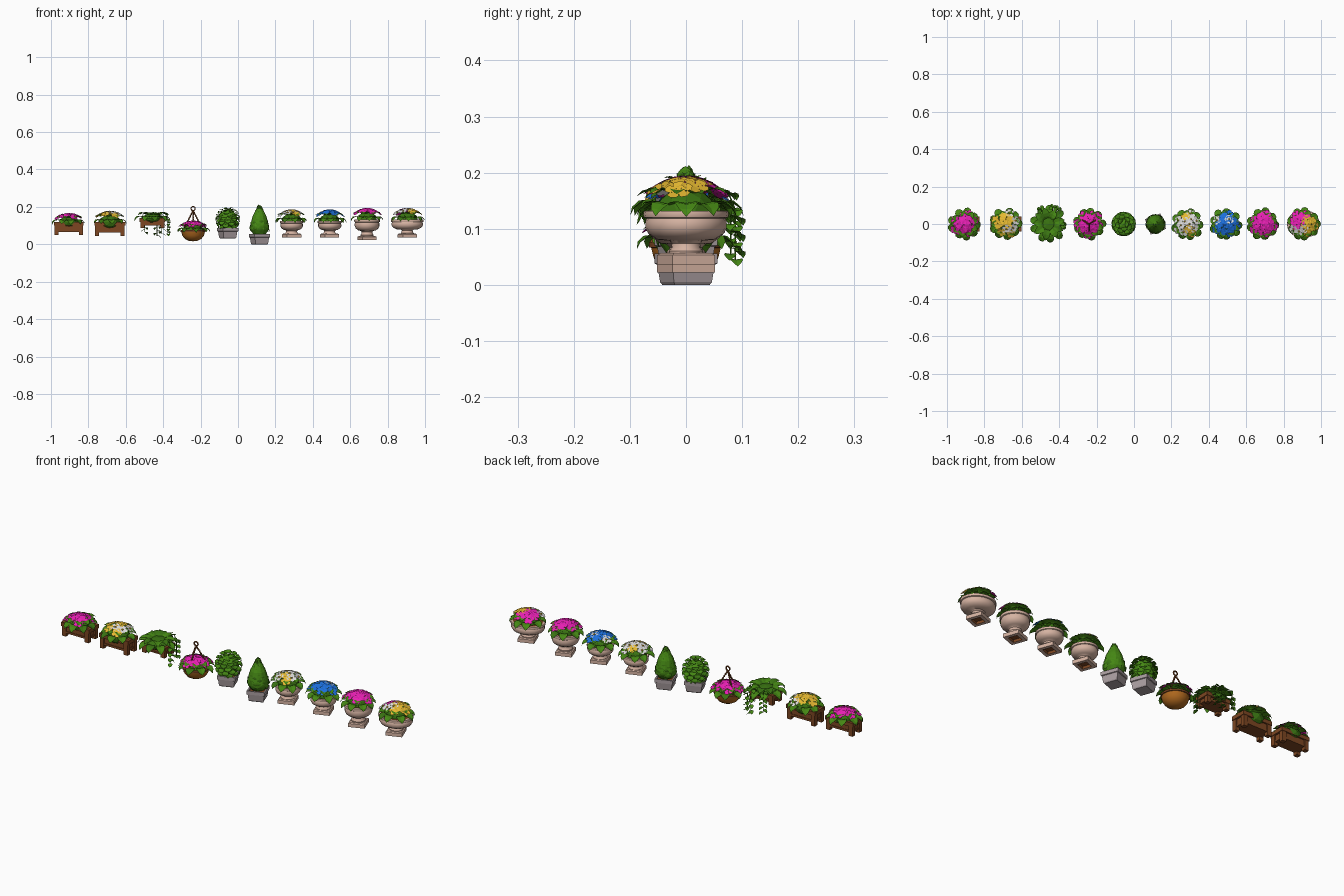
import bpy, bmesh, math, random
from math import sin, cos, pi, radians, sqrt
from mathutils import Vector, Matrix

random.seed(4)
if "Cube" in bpy.data.objects:
    bpy.data.objects.remove(bpy.data.objects["Cube"])
for o in bpy.context.selected_objects:
    o.select_set(False)

COLOURS = {
    "leaf_green": (.06, .245, .007), "dark_green": (.042, .175, .006),
    "magenta": (.85, .015, .48), "yellow": (.78, .48, .03),
    "white": (.74, .73, .72), "blue": (.012, .16, .72),
    "stone": (.67, .45, .36), "grey_clay": (.4, .34, .35),
    "wood": (.205, .062, .016), "coir": (.45, .145, .014)}
NAMES = list(COLOURS)
for name, c in COLOURS.items():
    m = bpy.data.materials.new(name)
    m.use_nodes = True
    m.diffuse_color = (*c, 1)
    m.node_tree.nodes["Principled BSDF"].inputs["Base Color"].default_value = (*c, 1)


def finish(name, bm, smooth=False):
    used = sorted({f.material_index for f in bm.faces})
    for f in bm.faces:
        f.material_index = used.index(f.material_index)
    me = bpy.data.meshes.new(name)
    bm.to_mesh(me)
    bm.free()
    for i in used:
        me.materials.append(bpy.data.materials[NAMES[i]])
    ob = bpy.data.objects.new(name, me)
    bpy.context.collection.objects.link(ob)
    if smooth:
        bpy.context.view_layer.objects.active = ob
        ob.select_set(True)
        bpy.ops.object.shade_smooth_by_angle(angle=radians(40))
        ob.select_set(False)


def face(bm, verts, mat):
    bm.faces.new(verts).material_index = NAMES.index(mat)


def lathe(name, cx, prof, mats, sides=20, ys=1, phase=0, smooth=True):
    """Turn (radius, z) points; mats is one colour or one per band."""
    bm = bmesh.new()
    rings = []
    for r, z in prof:
        n = sides if r else 1
        rings.append([bm.verts.new((cx + r * cos(phase + 2 * pi * k / sides),
                                    ys * r * sin(phase + 2 * pi * k / sides), z)) for k in range(n)])
    for j, (a, b) in enumerate(zip(rings, rings[1:])):
        mat = mats if isinstance(mats, str) else mats[j]
        for k in range(sides):
            q = [a[k % len(a)], a[(k + 1) % len(a)], b[(k + 1) % len(b)], b[k % len(b)]]
            face(bm, list(dict.fromkeys(q)), mat)
    bmesh.ops.recalc_face_normals(bm, faces=bm.faces)
    finish(name, bm, smooth)


def square(name, cx, prof, mats):
    """Four-sided turned part, given half widths, set at a slight twist."""
    lathe(name, cx, [(r * sqrt(2), z) for r, z in prof], mats, 4, 1, pi / 4 + .35, False)


def block(bm, centre, size, mat):
    M = Matrix.Translation(centre) @ Matrix.Diagonal((*size, 1))
    for v in bmesh.ops.create_cube(bm, size=1, matrix=M)["verts"]:
        for f in v.link_faces:
            f.material_index = NAMES.index(mat)


def ball(bm, centre, size, mat):
    M = Matrix.Translation(centre) @ Matrix.Diagonal((*size, 1))
    for v in bmesh.ops.create_icosphere(bm, subdivisions=2, radius=1, matrix=M)["verts"]:
        for f in v.link_faces:
            f.material_index = NAMES.index(mat)


def tube(name, pts, r, mat, cyclic=False):
    cu = bpy.data.curves.new(name, "CURVE")
    cu.dimensions = "3D"
    cu.bevel_depth, cu.bevel_resolution = r, 1
    sp = cu.splines.new("POLY")
    sp.points.add(len(pts) - 1)
    for p, q in zip(sp.points, pts):
        p.co = (*q, 1)
    sp.use_cyclic_u = cyclic
    cu.materials.append(bpy.data.materials[mat])
    bpy.context.collection.objects.link(bpy.data.objects.new(name, cu))


def leaf(bm, p, yaw, length, width, up, droop):
    """Folded pointed blade that bends from pitch up by droop (degrees)."""
    p = Vector(p)
    d, side, pitch, prev = Vector((cos(yaw), sin(yaw), 0)), Vector((-sin(yaw), cos(yaw), 0)), radians(up), None
    mat = random.choice(("leaf_green", "leaf_green", "leaf_green", "dark_green"))
    for w in (.3, .9, 1, .65, 0):
        nrm = Vector((0, 0, 1)) * cos(pitch) - d * sin(pitch)
        s, lift = side * w * width / 2, nrm * w * width * .1
        row = [bm.verts.new(q) for q in ((p + s + lift, p, p - s + lift) if w else (p,))]
        if prev:
            for k in range(2):
                q = [prev[k + 1], prev[k]] + ([row[k], row[k + 1]] if w else row)
                face(bm, q, mat)
        prev = row
        p = p + (d * cos(pitch) + Vector((0, 0, 1)) * sin(pitch)) * length / 4
        pitch -= radians(droop) / 4


def flower(bm, p, normal, r, mat):
    M = Matrix.Translation(p) @ normal.to_track_quat("Z", "Y").to_matrix().to_4x4()
    turn = random.random() * pi
    heart = bm.verts.new(M @ Vector((0, 0, -.05 * r)))
    for k in range(5):
        rim = []
        for rad, off, z in ((.72, -.62, .05), (1, -.42, .08), (1.08, 0, .05), (1, .42, .08), (.72, .62, .05)):
            a = turn + k * 2 * pi / 5 + off
            rim.append(bm.verts.new(M @ Vector((rad * r * cos(a), rad * r * sin(a), z * r))))
        face(bm, [heart] + rim, mat)
    if mat == "white":
        ball(bm, M @ Vector((0, 0, .03 * r)), (r * .2,) * 3, "yellow")


def planting(label, cx, rx, ry, z, h, colours, count, size=.024, leaves=9, length=.056, width=.042):
    """Green mound with two leaf rings and a dome of flowers."""
    bm = bmesh.new()
    ball(bm, (cx, 0, z), (rx * .72, ry * .72, h * .75), "dark_green")
    for ring, (rad, lift, up, droop) in enumerate(((.58, .15, 20, 110), (.32, .5, 32, 80))):
        for k in range(leaves):
            a = 2 * pi * (k + ring / 2) / leaves + random.uniform(-.12, .12)
            leaf(bm, (cx + rx * rad * cos(a), ry * rad * sin(a), z + h * lift), a,
                 length * random.uniform(.9, 1.1), width, up, droop)
    finish(label + "_leaves", bm)
    if not count:
        return
    bm = bmesh.new()
    for i in range(count):
        t, a = (i + .3) / count, i * 2.4
        rad = .86 * sqrt(t)
        p = Vector((cx + rx * rad * cos(a), ry * rad * sin(a), z + h * (1.02 - .42 * t)))
        flower(bm, p, Vector((cos(a) * rad, sin(a) * rad, 1.1)), size, colours[i % len(colours)])
    finish(label + "_flowers", bm)


def wooden_box(label, cx, z, top, length, depth=.082):
    bm = bmesh.new()
    h = top - z
    block(bm, (cx, 0, z + h * .6), (length - .02, depth - .016, h * .7), "wood")
    block(bm, (cx, 0, z + h * .3), (length - .014, depth - .01, h * .14), "wood")
    for s in (-1, 1):
        block(bm, (cx, s * (depth / 2 - .007), top - .01), (length, .014, .02), "wood")
        block(bm, (cx + s * (length / 2 - .007), 0, top - .01), (.014, depth, .02), "wood")
        for t in (-1, 1):
            block(bm, (cx + s * (length / 2 - .014), t * (depth / 2 - .013), z + h * .4), (.022, .022, h * .8), "wood")
    finish(label + "_box", bm)


# Window boxes
wooden_box("pink", -.905, .05, .12, .158)
planting("pink", -.905, .076, .07, .118, .042, ["magenta"], 13)
wooden_box("yellow", -.685, .045, .12, .165)
planting("yellow", -.685, .08, .074, .118, .055, ["yellow", "yellow", "white"], 12)
wooden_box("fern", -.458, .088, .14, .135)
planting("fern", -.458, .08, .085, .138, .035, [], 0, length=.065)

# Trailing vines on the fern box
for dx, dy, low in ((-.04, .08, .065), (.025, .088, .045), (.05, .08, .055), (.08, -.01, .055)):
    start = Vector((dx * .6, dy * .6, .15))
    pts = [Vector((-.458, 0, 0)) + start.lerp(Vector((dx, dy, .15)), min(1, t * 3)) +
           Vector((0, 0, .018 * sin(min(1, t * 3) * pi) - (.15 - low) * max(0, t - .2) / .8))
           for t in [k / 9 for k in range(10)]]
    tube("vine_stem", pts, .0015, "dark_green")
    bm = bmesh.new()
    for k, p in enumerate(pts[2:]):
        leaf(bm, p, math.atan2(dy, dx) + (-1) ** k * 1.1, .026, .022, 0, 80)
    finish("vine_leaves", bm)

# Hanging basket
lathe("basket_bowl", -.24, [(0, .016), (.025, .019), (.045, .03), (.058, .047), (.063, .066),
                            (.067, .067), (.067, .076), (.05, .076), (0, .07)],
      ["coir"] * 4 + ["wood"] * 4, 18)
planting("basket", -.24, .076, .076, .074, .046, ["magenta"], 18)
for k in range(3):
    a = 2 * pi * k / 3 + pi / 6
    foot, peak = Vector((-.24 + .062 * cos(a), .062 * sin(a), .075)), Vector((-.24, 0, .18))
    tube("basket_chain", [foot, peak], .003, "wood")
    bm = bmesh.new()
    for j in range(1, 11):
        ball(bm, foot.lerp(peak, j / 11), (.0045, .0045, .005), "wood")
    finish("chain_links", bm)
tube("hanging_ring", [(-.24 + .011 * cos(k * pi / 6), 0, .191 + .011 * sin(k * pi / 6)) for k in range(12)],
     .0035, "wood", True)

# Square clay pots with clipped shrubs
for cx, z in ((-.055, .032), (.115, 0)):
    square("clay_pot", cx, [(0, z), (.033, z), (.036, z + .005), (.04, z + .036), (.044, z + .038),
                            (.044, z + .056), (.037, z + .056), (.035, z + .05), (0, z + .05)],
           ["grey_clay"] * 7 + ["wood"])
bm = bmesh.new()
ball(bm, (-.055, 0, .132), (.053, .053, .055), "leaf_green")
for i in range(60):
    e, a = math.asin(1 - 1.75 * (i + .5) / 60), i * 2.4
    p = (-.055 + .049 * cos(e) * cos(a), .049 * cos(e) * sin(a), .133 + .054 * sin(e))
    leaf(bm, p, a, .024, .034, math.degrees(e) - 20, 80)
finish("round_shrub", bm)

lathe("cone_shrub_core", .115, [(0, .05), (.034, .055), (.05, .078), (.05, .1), (.037, .15), (.017, .19), (0, .21)],
      "leaf_green", 12, smooth=False)
bm = bmesh.new()
for i in range(70):
    t, a = i / 70, i * 2.4
    r = .047 * (1 - t ** 1.4) + .002
    leaf(bm, (.115 + r * cos(a), r * sin(a), .064 + .123 * t), a, .03, .03, 60, -60)
finish("cone_shrub_leaves", bm)

# Stone urns on square plinths with hollow undersides
urns = (("white", .287, .035, .125, .062, 1, ["white", "white", "yellow", "white"], 13),
        ("blue", .49, .035, .125, .064, 1, ["blue", "blue", "blue", "white", "blue", "blue"], 14),
        ("magenta", .69, .022, .133, .068, 1, ["magenta"], 14),
        ("mixed", .905, .035, .132, .086, .87, ["yellow", "magenta", "white", "yellow", "magenta"], 15))
for label, cx, z, top, R, ys, colours, n in urns:
    square(label + "_urn_plinth", cx, [(0, z + .012), (.021, z + .012), (.023, z), (.04, z),
                                       (.04, z + .018), (.035, z + .022), (0, z + .022)],
           ["wood"] * 2 + ["stone"] * 4)
    H = top - z
    bowl = [(.034, .2), (.035, .26), (.03, .32), (.029, .4), (.034, .45)]
    bowl += [(R * r, f) for r, f in ((.68, .47), (.88, .56), (.97, .68), (.97, .8), (.94, .86),
                                     (1, .88), (1.02, .94), (1, 1), (.86, 1))] + [(0, .95)]
    lathe(label + "_urn", cx, [(r, z + f * H) for r, f in bowl], ["stone"] * (len(bowl) - 2) + ["wood"],
          20, ys)
    planting(label, cx, .074 if R < .08 else .08, .074, top, .056, colours, n)
